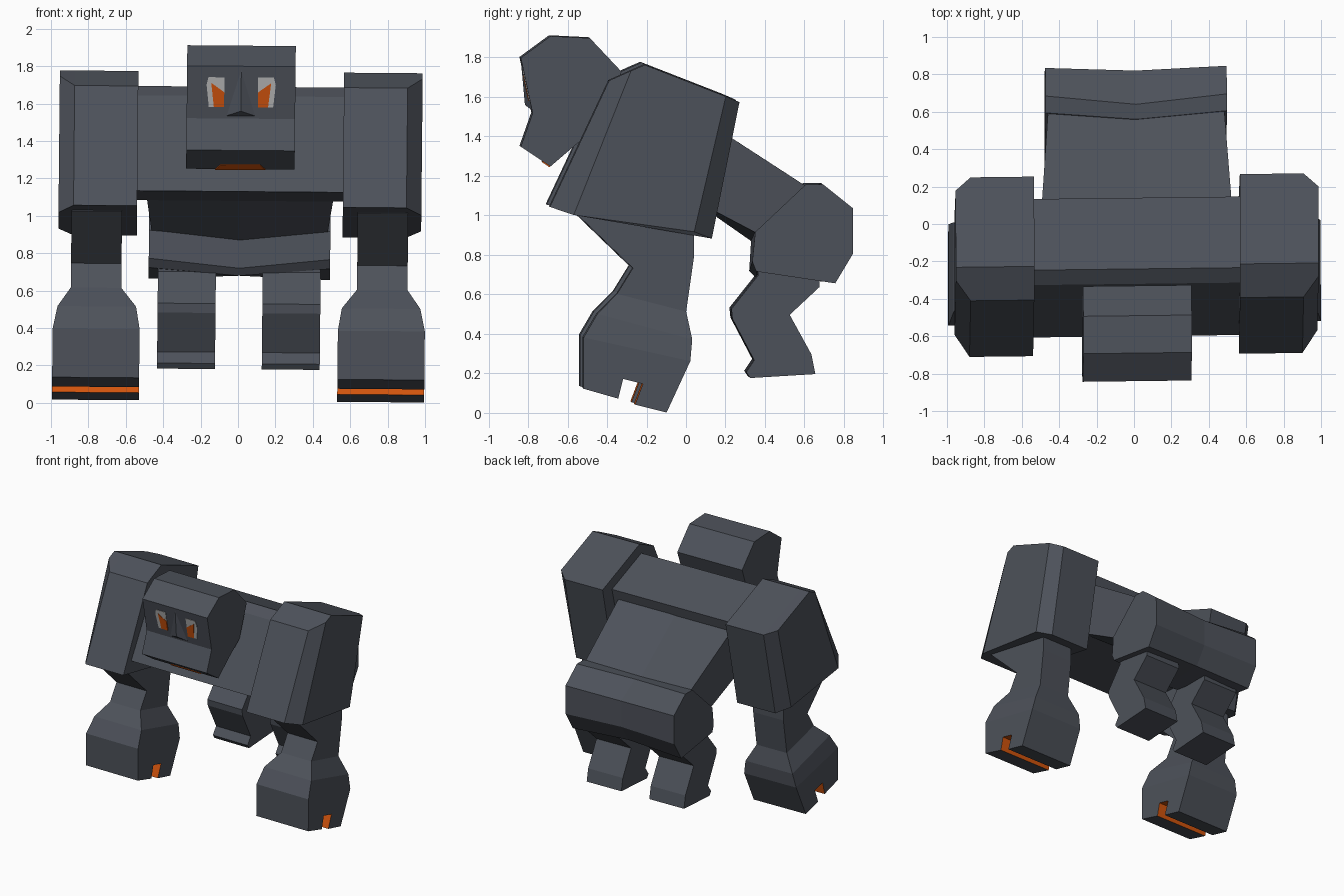
import bpy, bmesh


def material(name, rgb):
    m = bpy.data.materials.new(name)
    m.diffuse_color = (*rgb, 1)
    return m


SLATE = material("slate grey", (0.074, 0.083, 0.102))
ORANGE = material("orange", (0.65, 0.09, 0.004))
PALE = material("pale grey", (0.48, 0.48, 0.48))


def pose(p):
    # whole figure leans and turns by a fraction of a degree
    x, y, z = p
    return (x + 0.01 * z, y + 0.012 * x, z - 0.008 * x)


def loft(name, rings, mats=(SLATE,), rule=None):
    """Skin a list of equal-length 3D rings and cap both ends."""
    bm = bmesh.new()
    vs = [[bm.verts.new(pose(p)) for p in r] for r in rings]
    n = len(vs[0])
    for a, b in zip(vs, vs[1:]):
        for i in range(n):
            j = (i + 1) % n
            f = bm.faces.new((a[i], a[j], b[j], b[i]))
            if rule and i in rule:
                f.material_index = 1
    bm.faces.new(vs[0])
    bm.faces.new(vs[-1])
    bmesh.ops.recalc_face_normals(bm, faces=bm.faces)
    me = bpy.data.meshes.new(name)
    bm.to_mesh(me)
    bm.free()
    for m in mats:
        me.materials.append(m)
    ob = bpy.data.objects.new(name, me)
    bpy.context.collection.objects.link(ob)
    return ob


def ring(x, profile, dy=0):
    return [(x, y + dy, z) for y, z in profile]


def prism(name, x0, x1, profile, dy=0, **kw):
    return loft(name, [ring(x0, profile, dy), ring(x1, profile, dy)], **kw)


# Chest
prism("chest", -0.57, 0.57, [(-0.32, 1.64), (-0.24, 1.69), (0.14, 1.54),
                             (0.03, 1.08), (-0.60, 1.13)])

# Abdomen, with a creased middle line
def abdomen(s):
    return [(s * 0.51, 0.08, 1.49), (s * 0.47, 0.62, 1.14),
            (s * 0.47, 0.36, 0.91), (s * 0.50, 0.0, 1.10)]

loft("abdomen", [abdomen(-1),
                 [(0, 0.08, 1.49), (0, 0.57, 1.12), (0, 0.33, 0.87), (0, 0, 1.10)],
                 abdomen(1)])

# Hips, dipping slightly at the middle
hip_side = [(0.60, 1.16), (0.69, 1.16), (0.84, 1.04), (0.84, 0.81),
            (0.75, 0.66), (0.35, 0.72), (0.33, 0.77), (0.345, 0.92)]
hip_mid = [(0.56, 1.13), (0.64, 1.14), (0.82, 1.03), (0.82, 0.82),
           (0.73, 0.68), (0.36, 0.68), (0.32, 0.72), (0.33, 0.88)]
loft("hips", [ring(-0.485, hip_side), ring(0, hip_mid), ring(0.485, hip_side)])

# Head
prism("head", -0.29, 0.29, [(-0.84, 1.80), (-0.69, 1.91), (-0.49, 1.90),
                            (-0.33, 1.73), (-0.42, 1.47), (-0.55, 1.37),
                            (-0.69, 1.25), (-0.84, 1.35), (-0.78, 1.52)])


def face_y(z):
    # depth of the sloping upper face at height z
    return -0.78 - 0.06 * (z - 1.52) / 0.28


# Nose ridge
loft("nose", [[(-0.09, face_y(1.53) + 0.005, 1.53), (0, face_y(1.57) - 0.025, 1.56),
               (0.09, face_y(1.53) + 0.005, 1.53)],
              [(-0.01, face_y(1.78) + 0.005, 1.78), (0, face_y(1.78), 1.78),
               (0.01, face_y(1.78) + 0.005, 1.78)]])


def face_plate(name, pts, lift, mat):
    loft(name, [[(x, face_y(z) - lift, z) for x, z in pts],
                [(x, face_y(z) + 0.002, z) for x, z in pts]], mats=(mat,))


# Chin plate for the mouth
mouth = [(-0.105, -0.727, 1.275), (0.105, -0.727, 1.275),
         (0.135, -0.69, 1.25), (-0.135, -0.69, 1.25)]
loft("mouth", [mouth, [(x, y - 0.003, z - 0.005) for x, y, z in mouth]], mats=(ORANGE,))

shoulder_in = [(-0.39, 1.69), (-0.21, 1.77), (0.27, 1.58), (0.13, 0.89), (-0.69, 1.05)]
shoulder_out = [(-0.28, 1.74), (-0.21, 1.77), (0.20, 1.61), (0.04, 0.925), (-0.57, 1.01)]
arm = [(-0.40, 1.15), (-0.56, 1.02), (-0.27, 0.74), (-0.35, 0.61),
       (0.0, 0.52), (0.04, 0.80), (0.04, 1.15)]
hand = [(-0.52, 0.39), (0.02, 0.27), (-0.10, 0.01), (-0.26, 0.05),
        (-0.22, 0.155), (-0.32, 0.18), (-0.345, 0.08), (-0.52, 0.13)]
leg = [(0.36, 0.74), (0.36, 0.70), (0.225, 0.53), (0.23, 0.48), (0.34, 0.27),
       (0.30, 0.21), (0.32, 0.18), (0.65, 0.20), (0.63, 0.30),
       (0.52, 0.50), (0.67, 0.64), (0.67, 0.74)]


def bar(s, x0, x1, front, back):
    # four-cornered wrist section
    return [(s * x0, *front), (s * x1, *front), (s * x1, *back), (s * x0, *back)]


for side, s in (("left", -1), ("right", 1)):
    # Eyes
    face_plate(side + "_eye", [(s * x, z) for x, z in
               ((0.09, 1.74), (0.175, 1.74), (0.185, 1.70), (0.172, 1.58), (0.09, 1.58))],
               0.004, PALE)
    face_plate(side + "_pupil", [(s * x, z) for x, z in
               ((0.09, 1.66), (0.16, 1.71), (0.145, 1.58), (0.09, 1.58))],
               0.007, ORANGE)
    # Shoulder block with chamfered outer edges
    loft(side + "_shoulder", [ring(s * 0.55, shoulder_in, -0.01),
                              ring(s * 0.89, shoulder_in, -0.01),
                              ring(s * 0.97, shoulder_out, -0.01)])
    # Arm, flared wrist and notched hand
    prism(side + "_arm", s * 0.63, s * 0.90, arm, -0.01)
    loft(side + "_wrist", [bar(s, 0.63, 0.90, (-0.36, 0.61), (-0.01, 0.52)),
                           bar(s, 0.55, 0.97, (-0.46, 0.51), (0.02, 0.38)),
                           bar(s, 0.53, 0.995, (-0.53, 0.39), (0.01, 0.27))])
    prism(side + "_hand", s * 0.53, s * 0.995, hand, -0.01,
          mats=(SLATE, ORANGE), rule={3, 4, 5})
    # Hind leg
    prism(side + "_leg", s * 0.125, s * 0.435, leg)
